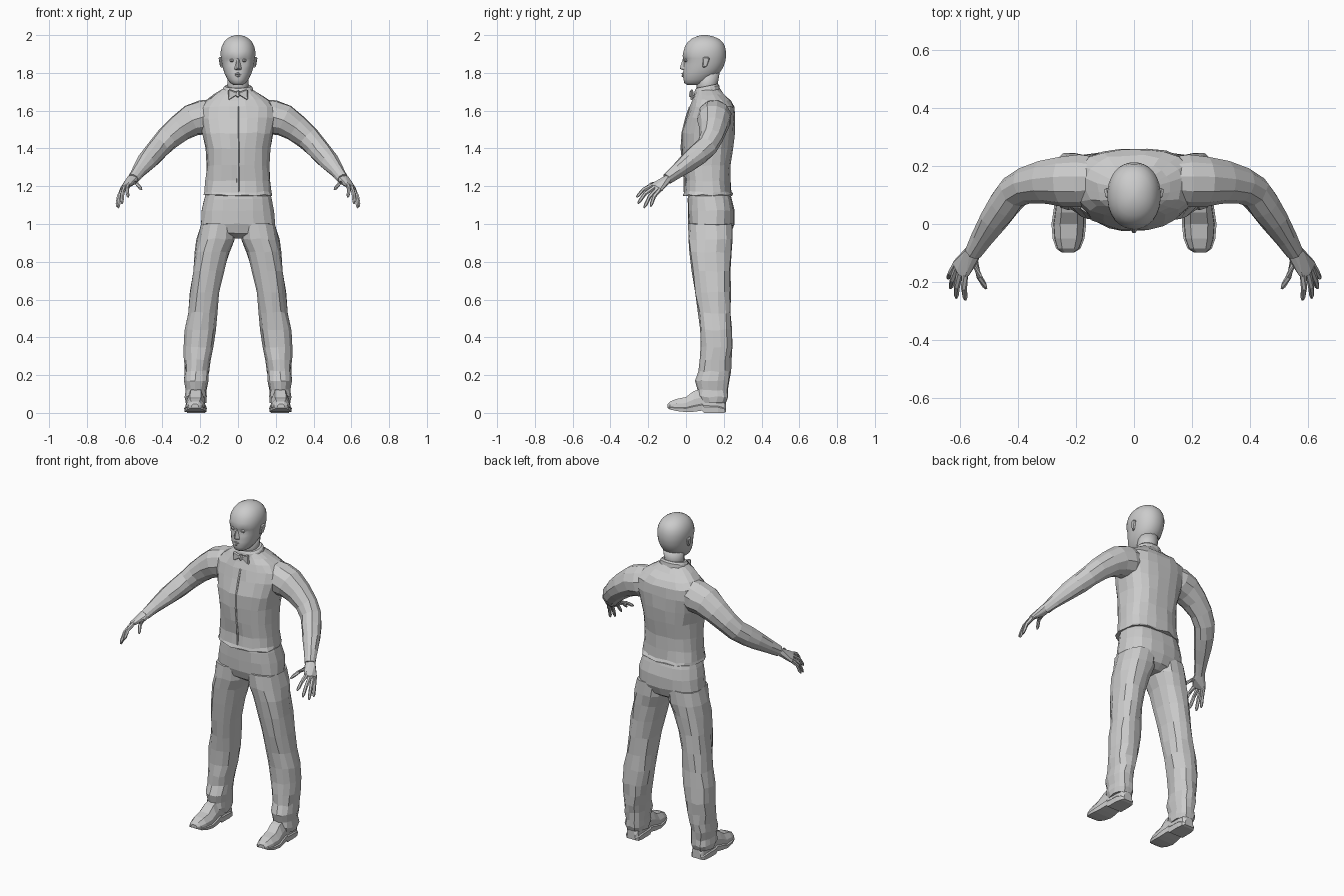
import bpy, bmesh, random
from math import sin, cos, pi, exp, copysign
from mathutils import Vector as V

random.seed(4)


def finish(name, bm, mirror=False, smooth=False, jitter=0.0):
    for v in bm.verts:
        if jitter:
            v.co += V([random.uniform(-jitter, jitter) for _ in range(3)])
    bmesh.ops.recalc_face_normals(bm, faces=bm.faces)
    me = bpy.data.meshes.new(name)
    bm.to_mesh(me)
    bm.free()
    for p in me.polygons:
        p.use_smooth = smooth
    ob = bpy.data.objects.new(name, me)
    bpy.context.collection.objects.link(ob)
    if mirror:
        m = ob.modifiers.new("mirror", 'MIRROR')
        m.use_mirror_merge = False
    return ob


def skin(bm, rings):
    """Join closed rings of points with faces and cap both ends."""
    vs = [[bm.verts.new(p) for p in r] for r in rings]
    n = len(vs[0])
    for a, b in zip(vs, vs[1:]):
        for i in range(n):
            j = (i + 1) % n
            bm.faces.new((a[i], a[j], b[j], b[i]))
    bm.faces.new(vs[0][::-1])
    bm.faces.new(vs[-1])
    return vs


def oval(x0, x1, y0, y1, z, n=16, e=2.3):
    """Horizontal superellipse between the given limits."""
    pts = []
    for i in range(n):
        a = 2 * pi * (i + 0.5) / n
        c, s = cos(a), sin(a)
        pts.append(V(((x0 + x1) / 2 + (x1 - x0) / 2 * copysign(abs(c) ** (2 / e), c),
                      (y0 + y1) / 2 + (y1 - y0) / 2 * copysign(abs(s) ** (2 / e), s), z)))
    return pts


def tube(bm, path, n=10):
    """path: (x, y, z, radius) points."""
    pts = [V(p[:3]) for p in path]
    rings = []
    for i, p in enumerate(path):
        t = (pts[min(i + 1, len(pts) - 1)] - pts[max(i - 1, 0)]).normalized()
        u = t.cross(V((0.3, 0.9, 0.3))).normalized()
        w = t.cross(u)
        rings.append([pts[i] + p[3] * (u * cos(2 * pi * k / n) + w * sin(2 * pi * k / n))
                      for k in range(n)])
    skin(bm, rings)


def hull(bm, balls):
    """Convex hull around (x, y, z, radius) balls."""
    tmp = bmesh.new()
    for x, y, z, r in balls:
        for v in bmesh.ops.create_icosphere(tmp, subdivisions=1, radius=r)['verts']:
            v.co += V((x, y, z))
    pts = [v.co.copy() for v in tmp.verts]
    tmp.free()
    vs = [bm.verts.new(p) for p in pts]
    res = bmesh.ops.convex_hull(bm, input=vs)
    junk = {g for g in res['geom_interior'] + res['geom_unused'] if isinstance(g, bmesh.types.BMVert)}
    bmesh.ops.delete(bm, geom=list(junk), context='VERTS')


# Jacket body: z, half width, front y, back y
torso = [(1.15, .184, -.018, .248), (1.17, .180, -.008, .238), (1.23, .174, -.008, .234),
         (1.31, .165, -.015, .236), (1.40, .170, -.024, .25), (1.48, .188, -.02, .26),
         (1.56, .205, .0, .264), (1.62, .2, .02, .258), (1.655, .165, .035, .238),
         (1.685, .125, .045, .205), (1.712, .08, .052, .178)]
bm = bmesh.new()
rows = skin(bm, [oval(-w, w, f, b, z, 20, 2.5) for z, w, f, b in torso])
for i, v in enumerate(rows[0]):
    v.co.z += .008 * (i % 2)
finish("jacket", bm, jitter=.004)

# Front opening strip
bm = bmesh.new()
tube(bm, [(0, f + .002, z, .007) for z, w, f, b in torso[1:8]], 6)
finish("jacket_front_edge", bm)

# Collar standing around the neck, higher at the back
bm = bmesh.new()
col = [oval(-.088, .088, .042, .185, 1.685, 16), oval(-.078, .078, .046, .178, 1.712, 16),
       oval(-.068, .068, .052, .170, 1.722, 16)]
for r in col[1:]:
    for p in r:
        p.z += .2 * (p.y - .07)
skin(bm, col)
finish("collar", bm)

# Bow tie
bm = bmesh.new()
hull(bm, [(.008, .032, 1.69, .009), (.045, .03, 1.705, .008), (.047, .03, 1.665, .008)])
finish("bow_tie_wing", bm, mirror=True)
bm = bmesh.new()
hull(bm, [(0, .028, 1.697, .011), (0, .026, 1.68, .011)])
finish("bow_tie_knot", bm)

# Trousers: seat and a mirrored leg
bm = bmesh.new()
skin(bm, [oval(-w, w, f, b, z, 18, 2.5) for z, w, f, b in [
    (.925, .11, .07, .20), (.95, .17, .03, .235), (1.0, .2, .012, .255),
    (1.07, .192, .01, .256), (1.13, .180, .01, .245), (1.18, .168, .015, .23)]])
finish("trouser_seat", bm, jitter=.003)
leg = [(.055, .170, .275, .075, .215), (.085, .162, .282, .055, .226), (.12, .166, .28, .06, .226),
       (.17, .158, .287, .052, .228), (.22, .155, .283, .07, .236), (.28, .142, .288, .072, .24),
       (.35, .132, .286, .08, .247), (.44, .118, .282, .074, .244), (.53, .11, .266, .065, .238),
       (.64, .098, .252, .046, .236), (.75, .072, .242, .03, .238), (.85, .042, .23, .016, .243),
       (.92, .012, .218, .012, .25), (1.0, .004, .2, .014, .25)]
bm = bmesh.new()
skin(bm, [oval(a, b, c, d, z, 14, 2.3) for z, a, b, c, d in leg])
finish("trouser_leg", bm, mirror=True, jitter=.005)

# Shoes: y, centre x, half width, underside z, top z
bm = bmesh.new()
shoe = [(-.098, .228, .022, .026, .046), (-.085, .227, .042, .018, .06), (-.05, .226, .055, .01, .074),
        (0, .225, .06, .004, .084), (.04, .223, .056, .006, .115), (.085, .222, .05, .012, .13),
        (.095, .222, .05, 0, .13), (.17, .221, .05, 0, .12), (.2, .22, .044, 0, .09), (.213, .22, .03, .005, .055)]
skin(bm, [[V((x + w * k, y, lo + (hi - lo) * t)) for k, t in
           [(-.95, 0), (.95, 0), (1, .25), (.88, .3), (.85, .6), (.5, 1), (-.5, 1), (-.85, .6), (-.88, .3), (-1, .25)]]
          for y, x, w, lo, hi in shoe])
finish("shoe", bm, mirror=True)

# Sleeves
bm = bmesh.new()
tube(bm, [(.11, .15, 1.585, .08), (.18, .15, 1.565, .094), (.245, .148, 1.548, .088),
          (.31, .145, 1.508, .074), (.37, .133, 1.455, .064), (.415, .11, 1.41, .06),
          (.45, .065, 1.37, .057), (.485, .015, 1.33, .051), (.525, -.05, 1.28, .038),
          (.556, -.1, 1.24, .029)], 11)
finish("sleeve", bm, mirror=True, jitter=.003)

# Hands: palm, four fingers and thumb
bm = bmesh.new()
hull(bm, [(.545, -.09, 1.245, .022), (.566, -.095, 1.24, .022), (.58, -.172, 1.207, .013),
          (.6, -.165, 1.198, .014), (.615, -.135, 1.182, .012), (.55, -.125, 1.222, .014)])
for k, t in [((.614, -.137, 1.182), (.642, -.188, 1.092)), ((.61, -.15, 1.187), (.634, -.222, 1.085)),
             ((.601, -.164, 1.196), (.614, -.255, 1.108)), ((.584, -.172, 1.205), (.582, -.262, 1.142)),
             ((.55, -.13, 1.22), (.51, -.223, 1.182))]:
    k, t = V(k), V(t)
    mid = k.lerp(t, .5) + V((.004, -.006, .01))
    tube(bm, [(*k, .012), (*mid, .0105), (*mid.lerp(t, .75), .009), (*t, .004)], 6)
finish("hand", bm, mirror=True)

# Neck
bm = bmesh.new()
skin(bm, [oval(-.06, .06, .06, .165, 1.68, 14, 2), oval(-.056, .056, .055, .168, 1.74, 14, 2),
          oval(-.06, .06, .06, .178, 1.80, 14, 2)])
finish("neck", bm, smooth=True)

# Head: z, half width, front y, back y; jaw rises to the back, eye sockets pressed in
head = [(1.735, .022, .008, .07), (1.747, .042, -.01, .11), (1.765, .056, -.017, .135),
        (1.785, .066, -.017, .16), (1.80, .073, -.016, .178), (1.82, .079, -.014, .192),
        (1.84, .084, -.013, .202), (1.858, .087, -.013, .208), (1.875, .09, -.016, .211),
        (1.89, .092, -.019, .213), (1.915, .092, -.014, .212), (1.94, .087, -.006, .207),
        (1.962, .076, .008, .195), (1.98, .06, .028, .175), (1.993, .037, .055, .145), (2.0, .012, .083, .113)]
bm = bmesh.new()
skin(bm, [oval(-w, w, f, b, z, 28, 2.15) for z, w, f, b in head])
for v in bm.verts:
    x, y, z = v.co
    if y < .06:
        v.co.y += .016 * exp(-((abs(x) - .035) / .016) ** 2 - ((z - 1.866) / .013) ** 2)
        v.co.y += .006 * exp(-((z - 1.77) / .007) ** 2)
finish("head", bm, smooth=True)

# Face details
bm = bmesh.new()
hull(bm, [(0, -.012, 1.872, .006), (0, -.025, 1.826, .008), (.013, -.01, 1.822, .007), (-.013, -.01, 1.822, .007)])
finish("nose", bm)
for nm, z in (("upper_lip", 1.796), ("lower_lip", 1.784)):
    bm = bmesh.new()
    hull(bm, [(-.022, -.008, 1.79, .004), (.022, -.008, 1.79, .004), (0, -.017, z, .0065)])
    finish(nm, bm)
bm = bmesh.new()
hull(bm, [(.03, -.001, 1.866, .009), (.038, .001, 1.866, .008)])
finish("eye", bm, mirror=True)
bm = bmesh.new()
hull(bm, [(.09, .098, 1.875, .01), (.094, .115, 1.875, .01), (.085, .095, 1.835, .008), (.09, .105, 1.84, .008)])
finish("ear", bm, mirror=True)
